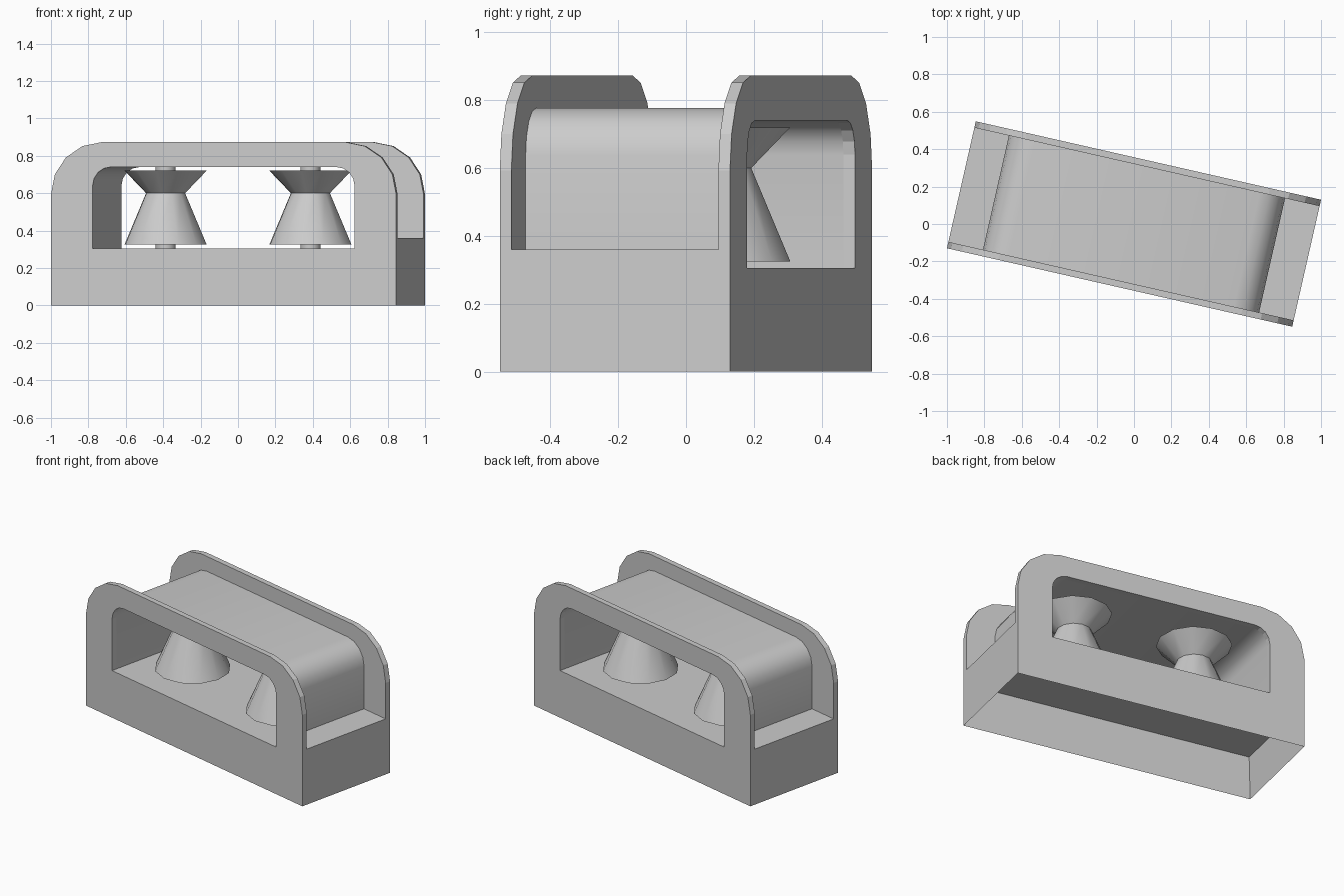
import bpy, bmesh
from math import radians, sin, cos, pi
from mathutils import Matrix, Vector

if "Cube" in bpy.data.objects:
    bpy.data.objects.remove(bpy.data.objects["Cube"])

TURN = Matrix.Rotation(radians(-12.8), 4, 'Z')   # whole model is turned on z
HL, HW = 0.9465, 0.348      # half length, half width
PLATE = 0.035               # side plate thickness
FLOOR = 0.305               # top of the base, bottom of the windows


def finish(bm, name, smooth=None):
    bmesh.ops.recalc_face_normals(bm, faces=bm.faces)
    mesh = bpy.data.meshes.new(name)
    bm.to_mesh(mesh)
    bm.free()
    ob = bpy.data.objects.new(name, mesh)
    bpy.context.collection.objects.link(ob)
    ob.matrix_world = TURN
    if smooth:
        bpy.ops.object.select_all(action='DESELECT')
        ob.select_set(True)
        bpy.context.view_layer.objects.active = ob
        bpy.ops.object.shade_smooth_by_angle(angle=radians(smooth))
    return ob


def box(bm, lo, hi):
    lo, hi = Vector(lo), Vector(hi)
    m = Matrix.Translation((lo + hi) / 2) @ Matrix.Diagonal((*(hi - lo), 1))
    bmesh.ops.create_cube(bm, size=1, matrix=m)


def arch(half, top, r, seg=4):
    """Open arch outline from left foot to right foot, rounded top corners."""
    right = [(half - r + r * cos(a), top - r + r * sin(a))
             for a in (pi / 2 * i / seg for i in range(seg + 1))]
    left = [(-x, z) for x, z in right]
    return [(-half, FLOOR)] + left + right[::-1] + [(half, FLOOR)]


def arch_band(name, outer, inner, y0, y1, smooth=None):
    """Solid band between two arch outlines, extruded from y0 to y1."""
    bm = bmesh.new()
    rings = [[bm.verts.new((x, y, z)) for x, z in pts]
             for pts, y in ((outer, y0), (outer, y1), (inner, y1), (inner, y0))]
    n = len(outer)
    for k in range(4):
        a, b = rings[k], rings[(k + 1) % 4]
        for i in range(n - 1):
            bm.faces.new((a[i], a[i + 1], b[i + 1], b[i]))
    for i in (0, n - 1):
        bm.faces.new([r[i] for r in rings])
    return finish(bm, name, smooth)


# hollow base, open underneath
bm = bmesh.new()
box(bm, (-HL, -HW, 0), (HL, HW, FLOOR))
bm.normal_update()
bottom = [f for f in bm.faces if f.normal.z < -0.5]
bmesh.ops.inset_region(bm, faces=bottom, thickness=0.02)
bmesh.ops.translate(bm, verts=bottom[0].verts, vec=(0, 0, 0.275))
finish(bm, "base")

# raised ledges at both ends
for side, s in (("left", -1), ("right", 1)):
    bm = bmesh.new()
    xs = sorted((s * 0.75, s * HL))
    box(bm, (xs[0], -HW + PLATE, FLOOR), (xs[1], HW - PLATE, 0.36))
    finish(bm, side + "_ledge")

# side plates with window openings, and the housing between them
window = arch(0.718, 0.74, 0.1)
plate = arch(HL, 0.873, 0.28)
arch_band("front_plate", plate, window, -HW, -HW + PLATE)
arch_band("back_plate", plate, window, HW - PLATE, HW)
arch_band("housing", arch(0.757, 0.777, 0.14), window, -HW + PLATE, HW - PLATE, 40)


# waisted spools on shafts
def lathe(name, profile, x, n=12):
    bm = bmesh.new()
    rings = [[bm.verts.new((x + r * cos(2 * pi * i / n), r * sin(2 * pi * i / n), z))
              for i in range(n)] for r, z in profile]
    for a, b in zip(rings, rings[1:]):
        for i in range(n):
            j = (i + 1) % n
            bm.faces.new((a[i], a[j], b[j], b[i]))
    bm.faces.new(rings[0][::-1])
    bm.faces.new(rings[-1])
    return finish(bm, name, 35)


for side, x in (("left", -0.397), ("right", 0.397)):
    lathe(side + "_spool", [(0.055, FLOOR), (0.055, 0.325), (0.225, 0.325),
                            (0.107, 0.6), (0.225, 0.72), (0.055, 0.72), (0.055, 0.74)], x)
